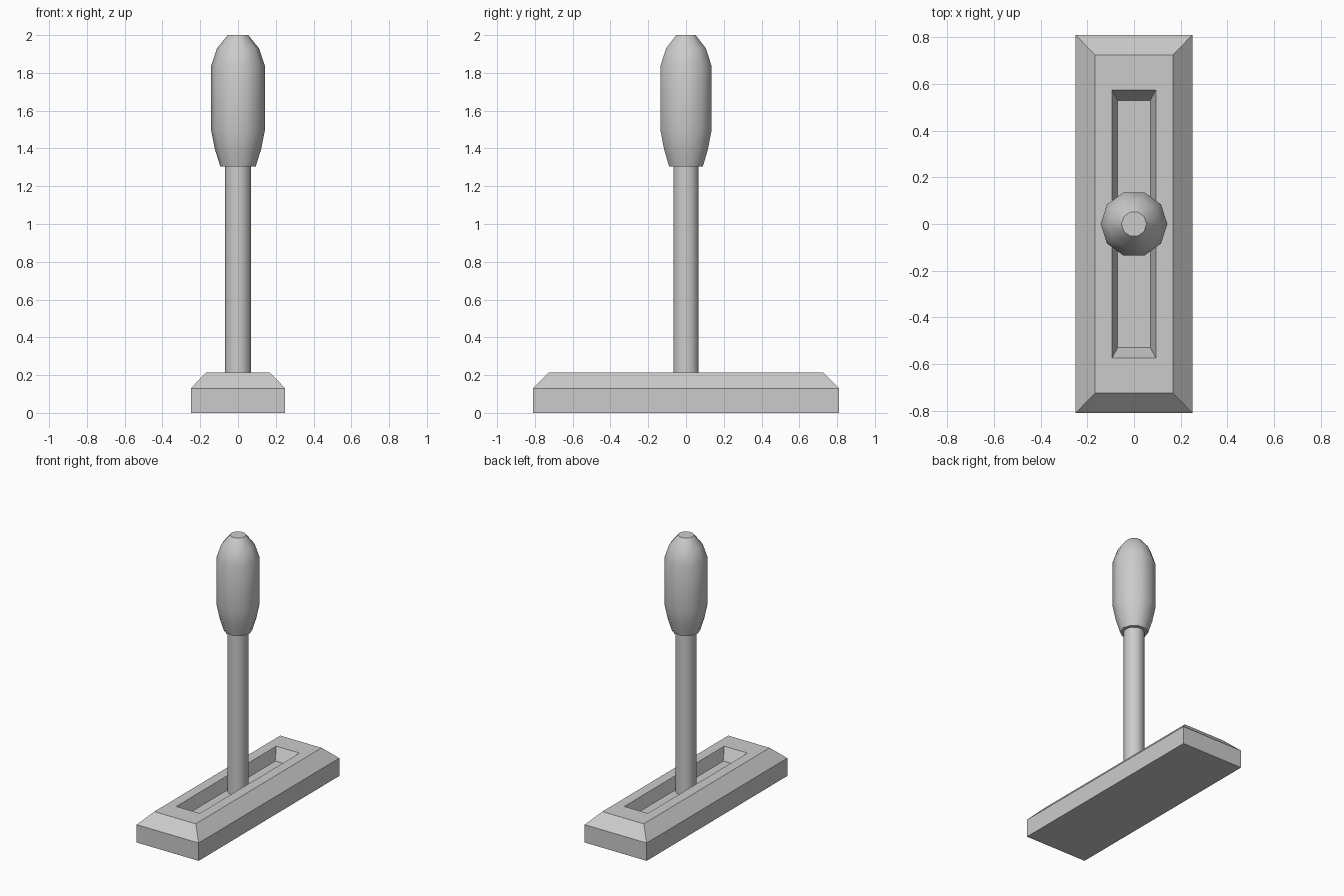
import bpy, bmesh
from math import cos, sin, tau, radians

if "Cube" in bpy.data.objects:
    bpy.data.objects.remove(bpy.data.objects["Cube"])


def loft(name, rings, smooth_angle=0):
    """Skin a stack of equal-sized vertex rings and cap both ends."""
    bm = bmesh.new()
    loops = [[bm.verts.new(p) for p in ring] for ring in rings]
    n = len(loops[0])
    for a, b in zip(loops, loops[1:]):
        for i in range(n):
            j = (i + 1) % n
            bm.faces.new((a[i], a[j], b[j], b[i]))
    bm.faces.new(loops[0][::-1])
    bm.faces.new(loops[-1])
    bmesh.ops.recalc_face_normals(bm, faces=bm.faces)
    for f in bm.faces:
        f.smooth = smooth_angle > 0
    for e in bm.edges:
        e.smooth = e.calc_face_angle() < smooth_angle
    mesh = bpy.data.meshes.new(name)
    bm.to_mesh(mesh)
    bm.free()
    obj = bpy.data.objects.new(name, mesh)
    bpy.context.collection.objects.link(obj)
    return obj


def rect(x, y, z):
    return [(-x, -y, z), (x, -y, z), (x, y, z), (-x, y, z)]


def circle(r, z, sides=10):
    return [(r * cos(tau * i / sides), r * sin(tau * i / sides), z)
            for i in range(sides)]


# Bevelled base plate with a tapered slot sunk into the top
loft("base", [rect(*p) for p in (
    (0.25, 0.81, 0), (0.25, 0.81, 0.13), (0.167, 0.725, 0.215),
    (0.094, 0.575, 0.215), (0.07, 0.53, 0.13))])

# Lever shaft standing on the slot floor
loft("lever_shaft", [circle(0.07, 0.125), circle(0.07, 1.32)], radians(40))

# Rounded hand grip
loft("grip", [circle(*p) for p in (
    (0.094, 1.305), (0.122, 1.395), (0.143, 1.50),
    (0.143, 1.835), (0.111, 1.93), (0.054, 2.0))], radians(40))
